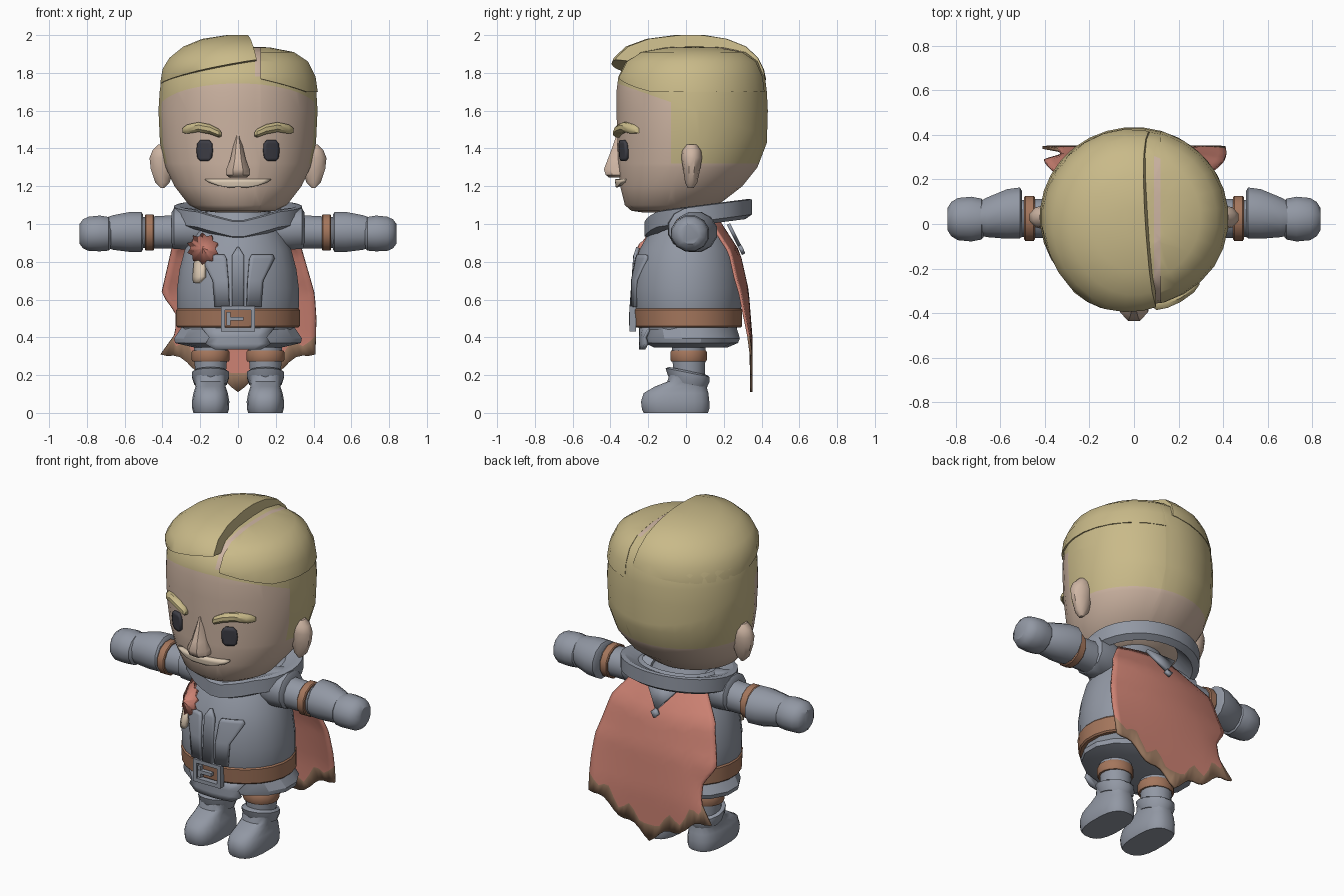
import bpy, bmesh, math
from mathutils import Vector

if "Cube" in bpy.data.objects:
    bpy.data.objects.remove(bpy.data.objects["Cube"])


def colour(name, *rgb):
    m = bpy.data.materials.new(name)
    m.diffuse_color = [((c / 255 + 0.055) / 1.055) ** 2.4 for c in rgb] + [1]
    m.use_nodes = True
    m.node_tree.nodes["Principled BSDF"].inputs["Base Color"].default_value = m.diffuse_color
    return m


SKIN = colour("skin", 206, 181, 163)
HAIR = colour("blond hair", 201, 186, 137)
STEEL = colour("grey cloth", 146, 152, 164)
LEATHER = colour("brown leather", 164, 118, 92)
RED = colour("red cloth", 205, 130, 115)
TRIM = colour("cape trim", 164, 128, 102)
DARK = colour("dark eye", 62, 62, 70)
PALE = colour("pale cream", 218, 200, 178)


# ---------- helpers ----------
def make(name, bm, *mats, s=1, angle=40, solid=0):
    for v in bm.verts:
        v.co.x *= s
    bmesh.ops.recalc_face_normals(bm, faces=bm.faces[:])
    me = bpy.data.meshes.new(name)
    bm.to_mesh(me)
    bm.free()
    ob = bpy.data.objects.new(name, me)
    bpy.context.collection.objects.link(ob)
    for m in mats:
        me.materials.append(m)
    if solid:
        mod = ob.modifiers.new("thickness", 'SOLIDIFY')
        mod.thickness = solid
        mod.offset = 0
    bpy.ops.object.select_all(action='DESELECT')
    ob.select_set(True)
    bpy.context.view_layer.objects.active = ob
    bpy.ops.object.shade_smooth_by_angle(angle=math.radians(angle))
    return ob


def interp(table, v):
    t = sorted(table)
    if v <= t[0][0]:
        return t[0][1:]
    for a, b in zip(t, t[1:]):
        if v <= b[0]:
            k = (v - a[0]) / (b[0] - a[0])
            return tuple(p + (q - p) * k for p, q in zip(a[1:], b[1:]))
    return t[-1][1:]


def ring_z(row, cx=0, n=24, p=1.0, tilt=0):
    z, hx, yf, yb = row
    pts = []
    for i in range(n):
        a = 2 * math.pi * (i + 0.5) / n
        c, d = math.cos(a), math.sin(a)
        y = (yf + yb) / 2 + (yb - yf) / 2 * math.copysign(abs(d) ** p, d)
        pts.append(Vector((cx + hx * math.copysign(abs(c) ** p, c), y, z + tilt * y)))
    return pts


def ring_x(x, cy, cz, ry, rz, n=12):
    return [Vector((x, cy + ry * math.cos(2 * math.pi * (i + .5) / n),
                    cz + rz * math.sin(2 * math.pi * (i + .5) / n))) for i in range(n)]


def loft(rings, closed=False):
    bm = bmesh.new()
    vs = [[bm.verts.new(p) for p in r] for r in rings]
    n = len(vs[0])
    for a, b in zip(vs, vs[1:] + vs[:1] if closed else vs[1:]):
        for i in range(n):
            bm.faces.new((a[i], a[(i + 1) % n], b[(i + 1) % n], b[i]))
    if not closed:
        bm.faces.new(vs[0])
        bm.faces.new(vs[-1])
    return bm


def stack(name, rows, mat, s=1, angle=40, **kw):
    return make(name, loft([ring_z(r, **kw) for r in rows]), mat, s=s, angle=angle)


def cut(bm, co, no, clear=False):
    bmesh.ops.bisect_plane(bm, geom=bm.verts[:] + bm.edges[:] + bm.faces[:], dist=1e-5,
                           plane_co=co, plane_no=no, clear_inner=clear)
    if clear:
        bmesh.ops.holes_fill(bm, edges=[e for e in bm.edges if e.is_boundary], sides=0)


def front(rows, x, z):
    hx, yf, yb = interp(rows, z)
    return (yf + yb) / 2 - (yb - yf) / 2 * math.sqrt(max(0, 1 - (x / hx) ** 2))


def patch(name, rows, edges, mat, off, s=1, cols=6, solid=0.02):
    """Plate that follows the front of a lofted body."""
    bm = bmesh.new()
    g = [[bm.verts.new((x, front(rows, x, z) - off, z))
          for x in (a + (b - a) * i / cols for i in range(cols + 1))] for z, a, b in edges]
    for r, q in zip(g, g[1:]):
        for i in range(cols):
            bm.faces.new((r[i], r[i + 1], q[i + 1], q[i]))
    return make(name, bm, mat, s=s, solid=solid)


def boxes(name, parts, mat):
    bm = bmesh.new()
    for c, d in parts:
        for v in bmesh.ops.create_cube(bm, size=1)["verts"]:
            v.co = Vector(c) + Vector([v.co[k] * d[k] for k in range(3)])
    return make(name, bm, mat)


# ---------- head: skin and hair split along cut lines ----------
HEAD = [(1.06, .10, -.22, .0), (1.07, .20, -.29, .10), (1.10, .26, -.325, .17),
        (1.20, .338, -.35, .30), (1.30, .385, -.36, .38), (1.43, .415, -.365, .43),
        (1.60, .423, -.37, .435), (1.70, .417, -.37, .43), (1.78, .405, -.36, .42),
        (1.86, .365, -.32, .385), (1.91, .29, -.25, .32), (1.935, .16, -.12, .2), (1.94, .04, 0, .08)]
bm = loft([ring_z(r, n=32) for r in HEAD])
line = Vector((0, -.33, 1)).normalized() * -1
cut(bm, (0, -.08, 0), (0, 1, 0))
cut(bm, (0, 0, 1.32), (0, 0, 1))
cut(bm, (0, -.08, 1.645), (0, .35, 1))
for x in (.09, .118):
    cut(bm, (x, 0, 0), (1, 0, 0))
for f in bm.faces:
    c = f.calc_center_median()
    hair = c.z > 1.645 - .35 * (c.y + .08) or (c.y > -.08 and c.z > 1.32)
    parting = .09 < c.x < .118 and c.z > 1.78 and -.33 < c.y < .3
    f.material_index = int(hair and not parting)
make("head", bm, SKIN, HAIR)

# Swept hair on one side of the parting, flatter hair on the other
QUIFF = [(1.66, .419, -.375, .436), (1.76, .412, -.388, .428), (1.82, .402, -.408, .415),
         (1.88, .365, -.385, .385), (1.94, .29, -.32, .32), (1.98, .19, -.21, .22), (2.0, .06, -.06, .1)]
bm = loft([ring_z(r, n=28) for r in QUIFF])
cut(bm, (.085, 0, 1.83), (-1, -.06, -.2), True)
cut(bm, (0, 0, 1.815), (-.18, .1, 1), True)
make("swept_hair", bm, HAIR)
FLAT = [(z, hx + .008, yf - .012, yb + .004) for z, hx, yf, yb in HEAD[7:]]
bm = loft([ring_z(r, n=28) for r in FLAT])
cut(bm, (.12, 0, 0), (1, 0, 0), True)
cut(bm, (0, 0, 1.75), (.2, .12, 1), True)
make("side_hair", bm, HAIR)

# ---------- face ----------
stack("nose", [(1.245, .045, -.41, -.3), (1.26, .07, -.43, -.3), (1.29, .068, -.44, -.3),
               (1.34, .045, -.42, -.3), (1.41, .028, -.392, -.3), (1.475, .01, -.37, -.3)], SKIN, n=8)
patch("mouth", HEAD, [(1.197, -.04, .04), (1.205, -.10, .10), (1.22, -.145, .145), (1.238, -.172, .172)],
      PALE, .008, cols=10, solid=.03)
for s in (1, -1):
    patch("eye", HEAD, [(1.335, .155, .195), (1.35, .14, .21), (1.385, .135, .215), (1.425, .138, .212),
                        (1.445, .155, .195)], DARK, .006, s)
    brow = [(.088, 1.475, .012), (.10, 1.48, .024), (.15, 1.502, .028), (.21, 1.513, .028),
            (.27, 1.502, .026), (.295, 1.495, .013)]
    make("eyebrow", loft([ring_x(x, front(HEAD, x, z) - .005, z, r * 1.2, r, 8) for x, z, r in brow]), HAIR, s=s)
    stack("ear", [(1.19, .01, .01, .04), (1.22, .04, -.005, .06), (1.29, .065, -.015, .075),
                  (1.35, .072, -.025, .085), (1.39, .055, -.02, .08), (1.42, .025, .0, .06)], SKIN, s, cx=.4, n=10)

# ---------- torso, belt and skirt ----------
TORSO = [(.44, .30, -.25, .27), (.56, .325, -.28, .295), (.66, .325, -.285, .295), (.76, .312, -.275, .285),
         (.86, .285, -.25, .26), (.95, .24, -.2, .22), (1.02, .19, -.16, .18), (1.09, .15, -.13, .15)]
stack("tunic", TORSO, STEEL)
patch("front_placket", TORSO, [(.55, -.032, .032), (.83, -.032, .032), (.875, -.004, .004)], STEEL, .012)
for s in (1, -1):
    patch("chest_pocket", TORSO, [(.56, .045, .12), (.70, .05, .13), (.815, .06, .19), (.835, .07, .18)],
          STEEL, .004, s)
BELT = [(.452, .322, -.268, .292), (.46, .33, -.275, .3), (.545, .33, -.285, .3), (.555, .322, -.275, .292)]
stack("belt", BELT, LEATHER, angle=30)
boxes("belt_buckle", [((x, -.282, .498), (.022, .035, .135)) for x in (-.08, .08)] +
      [((0, -.282, z), (.18, .035, .022)) for z in (.441, .555)] +
      [((-.015, -.29, .498), (.09, .025, .02)), ((-.05, -.288, .498), (.02, .025, .07))], STEEL)
SKIRT = [(.345, .23, -.17, .22), (.37, .34, -.225, .28), (.395, .345, -.23, .29), (.46, .30, -.24, .27)]
stack("skirt", SKIRT, STEEL, n=16, angle=25)
patch("skirt_flap", [(z, hx + .02, -.235, .28) for z, hx, _, _ in SKIRT[1:]],
      [(.335, -.12, .12), (.365, -.17, .17), (.40, -.15, .15), (.45, -.19, .19)], STEEL, .005)

# Collar: closed section swept round the neck, dipping to a point in front
rings = []
for k, dz in ((.62, .03), (.88, -.06), (1, -.04), (1, .04), (.92, .045), (.7, .02)):
    pts = ring_z((1.045, .34 * k, .065 - .285 * k, .065 + .285 * k), n=32, tilt=.13)
    for p in pts:
        dip = max(0, 1 - abs(p.x) / .22) * .05 if p.y < 0 else 0
        p.z += dz - dip
    rings.append(pts)
make("collar", loft(rings, True), STEEL, angle=30)

# ---------- medal ----------
bm = bmesh.new()
star = []
for i in range(20):
    a, r = math.pi * i / 10, (.08, .06)[i % 2]
    x, z = -.182 + r * math.sin(a), .868 + r * math.cos(a)
    star.append(bm.verts.new((x, front(TORSO, x, z) - .022, z)))
hub = bm.verts.new((-.182, -.25, .868))
for i in range(20):
    bm.faces.new((hub, star[i], star[i - 1]))
make("medal", bm, RED, angle=15, solid=.025)
patch("medal_ribbon", TORSO, [(.69, -.232, -.205), (.72, -.235, -.175), (.82, -.225, -.175)], PALE, .015, cols=2)

# ---------- arms and legs ----------
def limb(name, rows, mat, s):
    make(name, loft([ring_x(*r) for r in rows]), mat, s=s, angle=35)


for s in (1, -1):
    limb("shoulder_cuff", [(.17, .02, .97, .10, .10), (.27, .02, .975, .12, .115), (.34, .02, .975, .115, .11),
                           (.352, .02, .97, .095, .095)], STEEL, s)
    limb("sleeve", [(.33, .025, .958, .09, .092), (.46, .025, .955, .09, .088), (.51, .025, .955, .085, .085)],
         STEEL, s)
    limb("arm_strap", [(.445, .025, .955, .098, .095), (.45, .025, .955, .104, .1), (.488, .025, .955, .104, .1),
                       (.493, .025, .955, .098, .095)], LEATHER, s)
    limb("gauntlet", [(.502, .045, .958, .105, .095), (.512, .05, .958, .118, .11), (.57, .045, .958, .115, .11),
                      (.66, .03, .955, .092, .095), (.69, .025, .955, .08, .085)], STEEL, s)
    limb("fist", [(.665, .022, .948, .07, .07), (.685, .022, .948, .095, .092), (.73, .022, .95, .104, .098),
                  (.79, .022, .948, .098, .094), (.82, .022, .948, .08, .08), (.838, .022, .948, .05, .055)], STEEL, s)
    stack("leg", [(.18, .08, -.065, .1), (.30, .09, -.075, .105), (.42, .092, -.075, .105)], STEEL, s, cx=.145, n=16)
    stack("knee_strap", [(.272, .098, -.08, .108), (.28, .102, -.085, .112), (.322, .102, -.085, .112),
                         (.33, .098, -.08, .108)], LEATHER, s, cx=.145, n=16)
    stack("boot", [(0, .092, -.225, .118), (.02, .098, -.235, .125), (.06, .1, -.24, .125), (.105, .092, -.225, .12),
                   (.14, .08, -.165, .11), (.165, .084, -.1, .11), (.2, .09, -.09, .115)],
          STEEL, s, cx=.145, n=20, p=.75)
    stack("boot_cuff", [(.155, .088, -.085, .11), (.19, .1, -.1, .125), (.215, .1, -.108, .125),
                        (.225, .085, -.09, .1)], STEEL, s, cx=.145, n=14, tilt=-.2)

# ---------- cape ----------
DROP = [(1.02, .17), (.95, .215), (.85, .28), (.65, .325), (.4, .345), (.1, .345)]
WIDE = [(1.02, .22), (.87, .335), (.63, .405), (.5, .415), (.32, .41)]
NOTCH = [(1.02, .22), (.87, .35), (.63, .405), (.53, .33), (.42, .33), (.32, .41)]
bm = bmesh.new()
N, M = 24, 16
grid = []
for i in range(N + 1):
    u = -1 + 2 * i / N
    low = .11 + .2 * abs(u) + .018 * (1 - math.cos(4 * math.pi * u))
    edge = low + .075 + .025 * math.cos(6 * math.pi * u)
    col = []
    for z in [1.02 + (edge - 1.02) * j / M for j in range(M + 1)] + [low]:
        w = interp(WIDE, z)[0]
        if u < -.5:
            w += (interp(NOTCH, z)[0] - w) * (-u - .5) * 2
        bend = .05 * u * u * max(0, min(1, (z - .3) / .4))
        col.append(bm.verts.new((u * w, interp(DROP, z)[0] - bend, z)))
    grid.append(col)
for a, b in zip(grid, grid[1:]):
    for j in range(M + 1):
        bm.faces.new((a[j], b[j], b[j + 1], a[j + 1])).material_index = int(j == M)
make("cape", bm, RED, TRIM, solid=.014)

# Pointed clasp holding the cape below the collar
bm = bmesh.new()
bm.faces.new([bm.verts.new(p) for p in ((-.1, .225, 1.0), (.1, .225, 1.0), (0, .285, .88))])
bm.faces.new([bm.verts.new(p) for p in ((0, .28, .89), (.025, .295, .865), (0, .305, .84), (-.025, .295, .865))])
make("cape_clasp", bm, STEEL, solid=.02)
